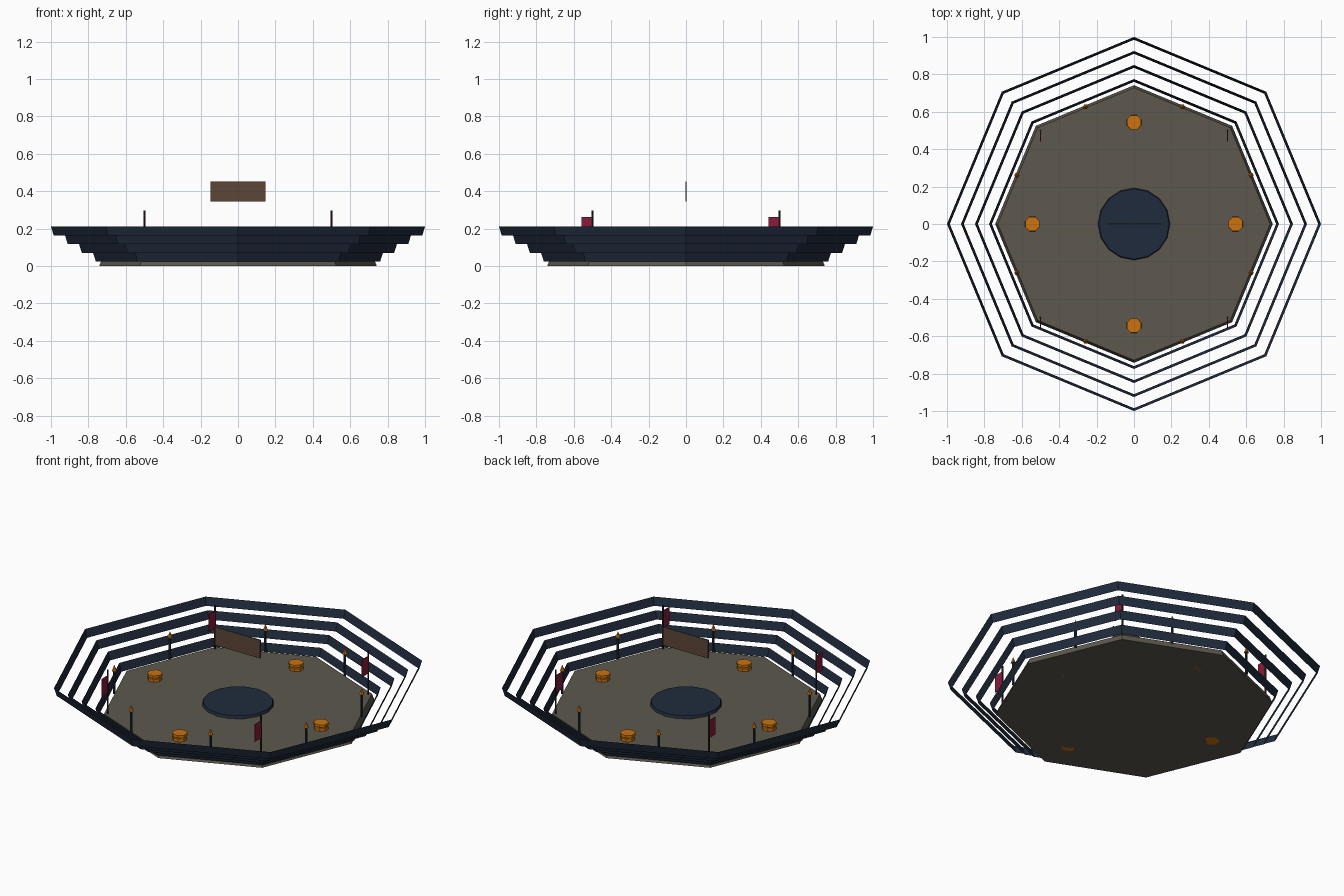
import bpy, bmesh, math

if "Cube" in bpy.data.objects:
    bpy.data.objects.remove(bpy.data.objects["Cube"])

def mat(name, rgb):
    m = bpy.data.materials.new(name)
    lin = [((c / 255 + 0.055) / 1.055) ** 2.4 if c > 10 else c / 255 / 12.92 for c in rgb]
    m.diffuse_color = (*lin, 1)
    m.use_nodes = True
    m.node_tree.nodes["Principled BSDF"].inputs["Base Color"].default_value = m.diffuse_color
    return m

STONE = mat("floor stone", (93, 88, 78))
NAVY = mat("dark navy", (32, 43, 60))
ORANGE = mat("orange", (205, 115, 15))
CRIMSON = mat("crimson cloth", (136, 26, 58))
BROWN = mat("brown wood", (92, 70, 55))
DARK = mat("dark pole", (48, 38, 36))

def lathe(name, profile, sides, material, loc=(0, 0), caps=True, turn=0.0):
    """Flat-faced turned shape from (radius, z) points, bottom to top."""
    bm = bmesh.new()
    rings = []
    for r, z in profile:
        rings.append([bm.verts.new((r * math.cos(turn + math.tau * i / sides),
                                    r * math.sin(turn + math.tau * i / sides), z))
                      for i in range(sides)])
    for a, b in zip(rings, rings[1:]):
        for i in range(sides):
            j = (i + 1) % sides
            bm.faces.new((a[i], a[j], b[j], b[i]))
    if caps:
        bm.faces.new(rings[0][::-1])
        bm.faces.new(rings[-1])
    return finish(name, bm, material, (loc[0], loc[1], 0))

def box(name, size, loc, material):
    bm = bmesh.new()
    bmesh.ops.create_cube(bm, size=1)
    bmesh.ops.scale(bm, vec=size, verts=bm.verts)
    return finish(name, bm, material, loc)

def finish(name, bm, material, loc):
    me = bpy.data.meshes.new(name)
    bm.to_mesh(me)
    bm.free()
    me.materials.append(material)
    ob = bpy.data.objects.new(name, me)
    ob.location = loc
    bpy.context.collection.objects.link(ob)
    return ob

# Octagonal floor and central dais
lathe("arena_floor", [(0.742, 0), (0.728, 0.037)], 8, STONE)
lathe("center_dais", [(0.195, 0.03), (0.188, 0.053)], 16, NAVY)

# Four open, flared tier walls
for k in range(4):
    r, z = 0.775 + 0.075 * k, 0.024 + 0.0465 * k
    lathe(f"tier_wall_{k + 1}", [(r - 0.015, z), (r, z + 0.0475)], 8, NAVY, caps=False)

# Drums on the four axes
for k in range(4):
    a = k * math.pi / 2
    lathe(f"drum_{k + 1}", [(0.042, 0), (0.039, 0.052), (0.035, 0.056), (0.042, 0.061), (0.041, 0.075)],
          8, ORANGE, (0.543 * math.cos(a), 0.543 * math.sin(a)), turn=math.pi / 8)

# Torches at the middle of each floor side
for k in range(8):
    a = math.pi / 8 + k * math.pi / 4
    p = (0.678 * math.cos(a), 0.678 * math.sin(a))
    lathe(f"torch_post_{k + 1}", [(0.008, 0.03), (0.007, 0.166)], 6, NAVY, p)
    lathe(f"torch_flame_{k + 1}", [(0.014, 0.164), (0.001, 0.197)], 6, ORANGE, p)

# Corner banners, all flying towards the front
for sx in (-1, 1):
    for sy in (-1, 1):
        x, y = 0.5 * sx, 0.5 * sy
        tag = ("left" if sx < 0 else "right") + ("_front" if sy < 0 else "_back")
        lathe("banner_pole_" + tag, [(0.005, 0.03), (0.005, 0.296)], 6, DARK, (x, y))
        box("banner_cloth_" + tag, (0.004, 0.056, 0.102), (x, y - 0.031, 0.211), CRIMSON)

# Floating board over the centre
box("hanging_board", (0.295, 0.008, 0.107), (0, 0, 0.399), BROWN)
